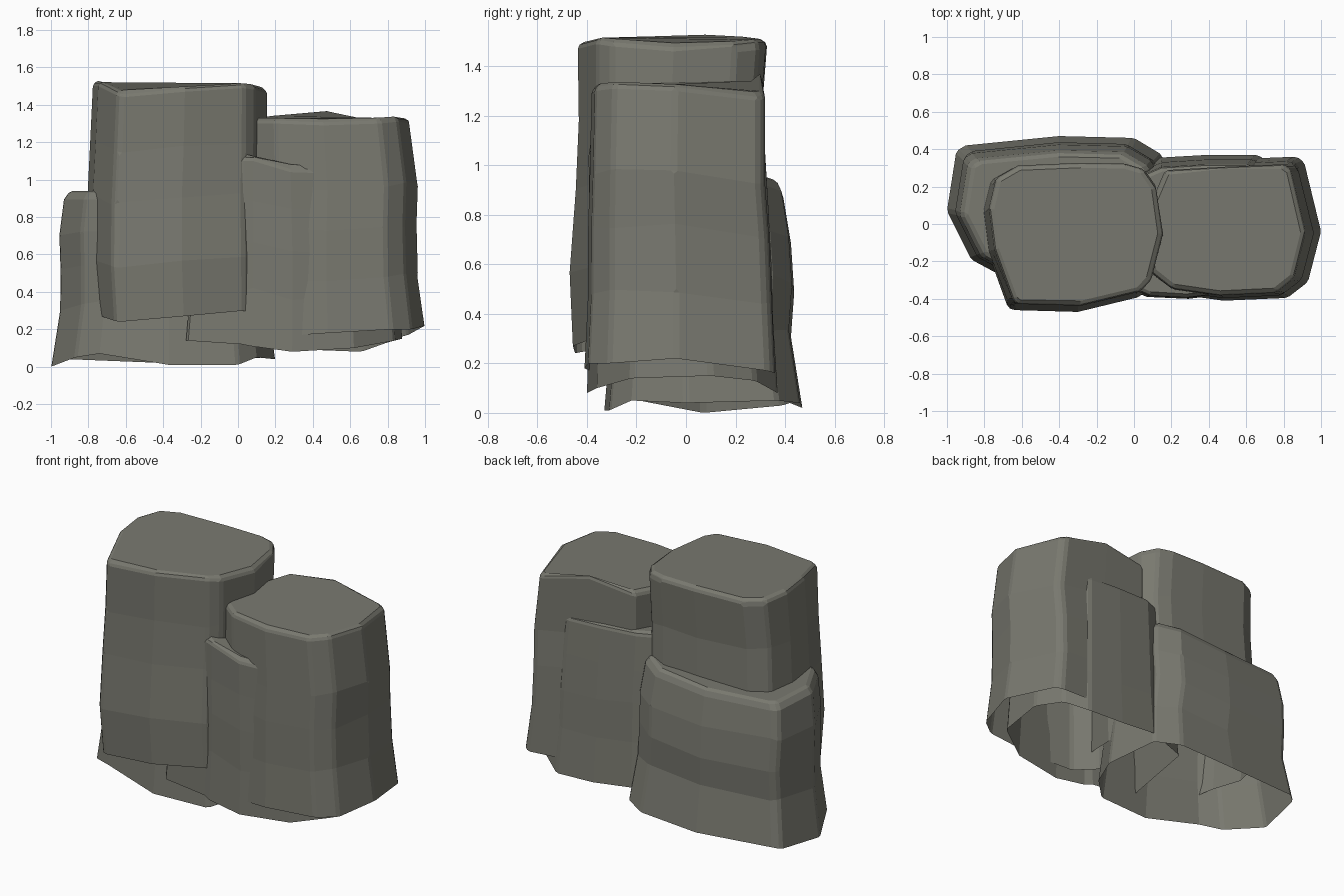
import bpy
import math
import random

random.seed(4)
stone = bpy.data.materials.new("grey_stone")
stone.diffuse_color = (0.19, 0.19, 0.16, 1)


def column(name, outline, levels, drop=0.03, inset=0.968):
    """Open-bottomed rock: outline = (x, y, top z, bottom z), levels = (t, scale x, scale y, dx, dy)."""
    n = len(outline)
    xs, ys = [p[0] for p in outline], [p[1] for p in outline]
    cx, cy = (min(xs) + max(xs)) / 2, (min(ys) + max(ys)) / 2
    verts = []
    for t, sx, sy, dx, dy in levels:
        for x, y, top, bottom in outline:
            j = random.uniform(-0.015, 0.015) if 0 < t < 1 else 0
            verts.append((cx + (x - cx) * sx + dx, cy + (y - cy) * sy + dy,
                          bottom + (top - drop - bottom) * t + j))
    # rounded-off rim and cap
    t, sx, sy, dx, dy = levels[-1]
    for x, y, top, bottom in outline:
        verts.append((cx + (x - cx) * sx * inset + dx,
                      cy + (y - cy) * sy * inset + dy, top))
    rings = len(levels) + 1
    faces = [(r * n + i, r * n + (i + 1) % n, (r + 1) * n + (i + 1) % n, (r + 1) * n + i)
             for r in range(rings - 1) for i in range(n)]
    faces.append(tuple((rings - 1) * n + i for i in range(n)))
    mesh = bpy.data.meshes.new(name)
    mesh.from_pydata(verts, [], faces)
    mesh.materials.append(stone)
    obj = bpy.data.objects.new(name, mesh)
    bpy.context.collection.objects.link(obj)
    # worn corners
    bevel = obj.modifiers.new("worn_corners", 'BEVEL')
    bevel.width = 0.014
    bevel.segments = 1
    bevel.limit_method = 'ANGLE'
    bevel.angle_limit = math.radians(28)
    return obj


# Tall column on the left
column("tall_rock", [
    (-0.675, -0.44, 1.48, 0.245), (-0.65, -0.455, 1.47, 0.24), (-0.30, -0.465, 1.50, 0.27),
    (0.03, -0.385, 1.52, 0.30), (0.09, -0.32, 1.51, 0.29), (0.155, -0.06, 1.49, 0.24),
    (0.12, 0.20, 1.50, 0.20), (0.05, 0.30, 1.51, 0.20), (-0.05, 0.33, 1.51, 0.20),
    (-0.30, 0.335, 1.51, 0.20), (-0.65, 0.32, 1.51, 0.22), (-0.77, 0.25, 1.52, 0.25),
    (-0.81, 0.08, 1.53, 0.25), (-0.78, -0.15, 1.53, 0.28)],
    [(0, 0.98, 0.98, 0.01, 0), (0.25, 1.0, 1.0, 0, -0.005), (0.52, 0.99, 0.95, 0, 0),
     (0.76, 0.98, 0.92, 0.01, 0.0), (1, 0.965, 0.955, 0.017, 0.01)])

# Broad column on the right
column("right_rock", [
    (0.06, -0.27, 1.33, 0.17), (0.19, -0.37, 1.33, 0.16), (0.48, -0.41, 1.32, 0.18),
    (0.82, -0.395, 1.33, 0.20), (0.93, -0.31, 1.34, 0.20), (1.00, -0.04, 1.33, 0.22),
    (0.91, 0.33, 1.29, 0.17), (0.87, 0.36, 1.30, 0.16), (0.50, 0.345, 1.38, 0.18),
    (0.15, 0.325, 1.34, 0.18), (0.05, 0.10, 1.33, 0.18)],
    [(0, 1, 1, 0, 0), (0.26, 0.94, 0.965, -0.01, 0), (0.5, 0.925, 0.95, -0.01, -0.005),
     (0.7, 0.93, 0.92, -0.005, -0.01), (1, 0.885, 0.91, -0.027, -0.006)])

# Low column behind the tall one
column("low_rock", [
    (-0.87, -0.19, 0.94, 0.05), (-0.74, -0.26, 0.94, 0.07), (-0.37, -0.33, 0.92, 0.01),
    (0.00, -0.31, 0.92, 0.01), (0.10, -0.22, 0.92, 0.05), (0.20, 0.00, 0.94, 0.04),
    (0.15, 0.37, 0.97, 0.05), (0.00, 0.46, 0.94, 0.04), (-0.40, 0.47, 0.91, 0.02),
    (-0.90, 0.42, 0.92, 0.04), (-0.95, 0.39, 0.92, 0.03), (-1.00, 0.07, 0.94, 0.0)],
    [(0, 1, 1, 0, 0), (0.33, 0.93, 0.91, 0.005, -0.01), (0.57, 0.91, 0.93, -0.005, -0.005),
     (0.8, 0.92, 0.91, -0.005, -0.01), (1, 0.88, 0.86, -0.005, -0.02)],
    drop=0.045, inset=0.94)

# Middle column mostly buried between the others
column("middle_rock", [
    (-0.28, -0.35, 1.10, 0.14), (0.02, -0.37, 1.13, 0.12), (0.07, -0.39, 1.13, 0.11),
    (0.29, -0.40, 1.07, 0.08), (0.62, -0.36, 1.06, 0.10), (0.84, -0.22, 1.06, 0.14),
    (0.88, 0.10, 1.06, 0.15), (0.80, 0.28, 1.07, 0.13), (0.66, 0.37, 1.08, 0.08),
    (0.40, 0.37, 1.09, 0.09), (0.14, 0.355, 1.10, 0.12), (-0.18, 0.22, 1.10, 0.14)],
    [(0, 1, 1, 0, 0), (0.3, 0.96, 0.965, 0, -0.005), (0.55, 0.94, 0.96, 0, -0.01),
     (0.78, 0.93, 0.94, -0.005, -0.015), (1, 0.91, 0.925, -0.01, -0.022)])
